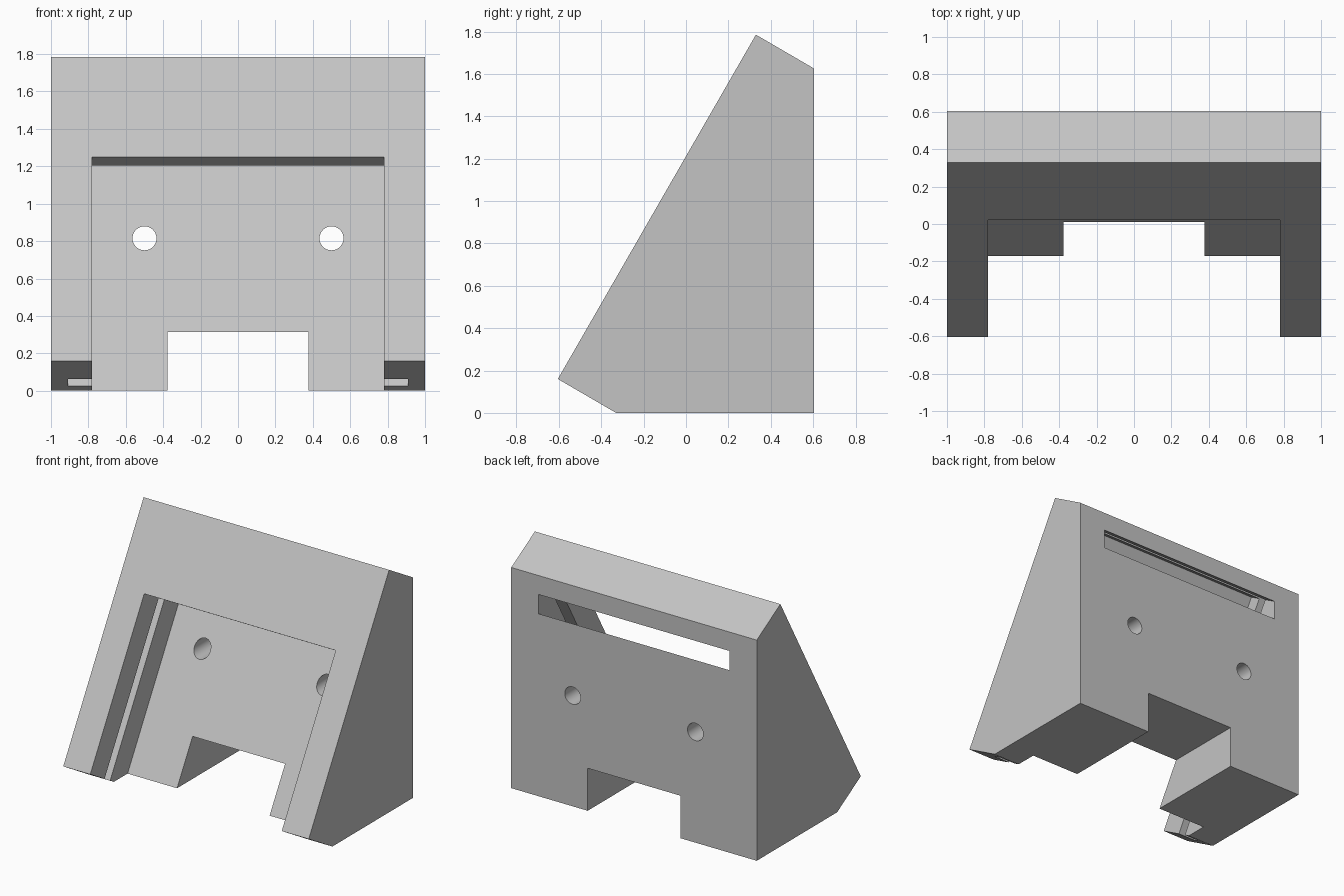
import bpy, bmesh, math
from mathutils import Vector

if "Cube" in bpy.data.objects:
    bpy.data.objects.remove(bpy.data.objects["Cube"], do_unlink=True)

grey = bpy.data.materials.new("light grey plastic")
grey.use_nodes = True
grey.diffuse_color = (0.55, 0.55, 0.55, 1)
grey.node_tree.nodes["Principled BSDF"].inputs["Base Color"].default_value = (0.55, 0.55, 0.55, 1)


def prism(name, profile, half_width):
    """Extrude a (y, z) profile symmetrically along x."""
    bm = bmesh.new()
    face = bm.faces.new([bm.verts.new((-half_width, y, z)) for y, z in profile])
    top = bmesh.ops.extrude_face_region(bm, geom=[face])["geom"]
    verts = [v for v in top if isinstance(v, bmesh.types.BMVert)]
    bmesh.ops.translate(bm, verts=verts, vec=(2 * half_width, 0, 0))
    bmesh.ops.recalc_face_normals(bm, faces=bm.faces)
    mesh = bpy.data.meshes.new(name)
    bm.to_mesh(mesh)
    bm.free()
    obj = bpy.data.objects.new(name, mesh)
    bpy.context.collection.objects.link(obj)
    mesh.materials.append(grey)
    return obj


# Sloped front: "along" runs up the slope, "inward" runs into the body
FOOT = Vector((-0.605, 0.16))
ALONG = Vector((0.5, math.sqrt(0.75)))
INWARD = Vector((math.sqrt(0.75), -0.5))


def slope_box(name, half_width, end, outer, inner, start=-0.3):
    corners = [(start, outer), (end, outer), (end, inner), (start, inner)]
    return prism(name, [FOOT + ALONG * s + INWARD * d for s, d in corners], half_width)


def cut(body, cutter):
    cutter.hide_render = True
    mod = body.modifiers.new(cutter.name, "BOOLEAN")
    mod.operation = "DIFFERENCE"
    mod.solver = "EXACT"
    mod.object = cutter
    bpy.ops.object.select_all(action="DESELECT")
    bpy.context.view_layer.objects.active = body
    body.select_set(True)
    bpy.ops.object.modifier_apply(modifier=mod.name)
    bpy.data.objects.remove(cutter, do_unlink=True)


# Wedge-shaped body
body = prism("sloped_stand", [(-0.605, 0.16), (0.33, 1.785), (0.605, 1.625),
                              (0.605, 0), (-0.33, 0)], 1.0)

# Front opening, deep pocket behind the upper lip, and panel groove
cut(body, slope_box("front_opening", 0.78, 1.258, -0.1, 0.3))
cut(body, slope_box("deep_pocket", 0.78, 1.753, 0.093, 0.456))
cut(body, slope_box("panel_groove", 0.91, 1.80, 0.192, 0.267))

# Notch through the base
cut(body, prism("base_notch", [(-1, -0.2), (1, -0.2), (1, 0.313), (-1, 0.313)], 0.377))

# Screw holes
for x in (-0.5, 0.5):
    bpy.ops.mesh.primitive_cylinder_add(vertices=48, radius=0.064, depth=3,
                                        location=(x, 0, 0.815),
                                        rotation=(math.pi / 2, 0, 0))
    cut(body, bpy.context.object)

body.select_set(True)
bpy.context.view_layer.objects.active = body
bpy.ops.object.shade_smooth_by_angle(angle=math.radians(30))
